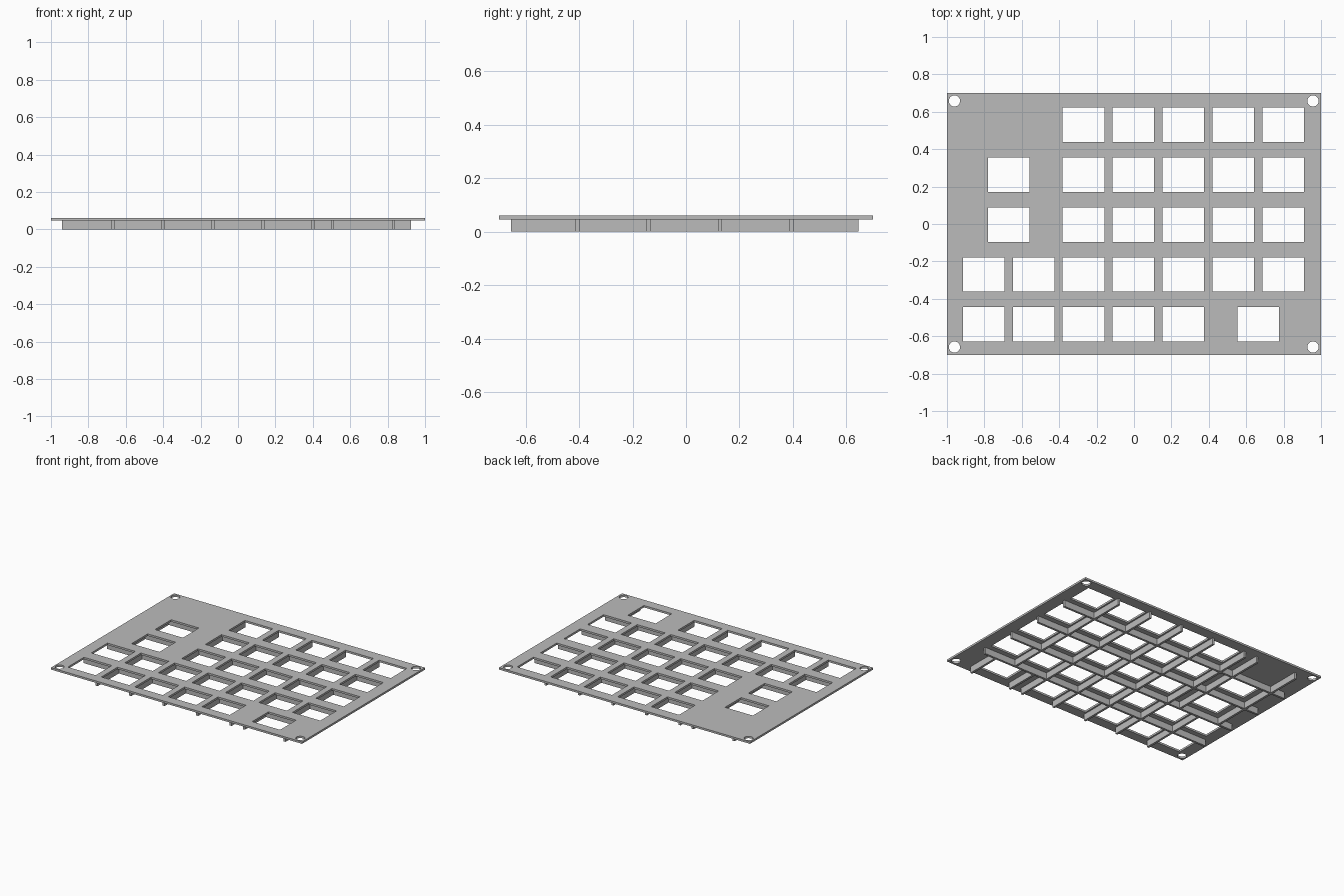
import bpy
import bmesh
from mathutils import Matrix, Vector

cube = bpy.data.objects.get("Cube")
if cube:
    bpy.data.objects.remove(cube, do_unlink=True)

# Overall sizes
PITCH = 0.267
OFFSET = -0.003
TOP, UNDER = 0.06, 0.046
HOLE_X, HOLE_Y = 0.222, 0.184
RIB = 0.016
RIB_FRONT, RIB_BACK = -0.655, 0.645
RIB_LEFT, RIB_RIGHT = -0.94, 0.925

grey = bpy.data.materials.new("plain_grey")
grey.use_nodes = True
grey.diffuse_color = (0.5, 0.5, 0.5, 1)
grey.node_tree.nodes["Principled BSDF"].inputs["Base Color"].default_value = (0.5, 0.5, 0.5, 1)


def add_box(bm, low, high):
    low, high = Vector(low), Vector(high)
    size = Matrix.Diagonal((high - low).to_4d())
    size[3][3] = 1
    bmesh.ops.create_cube(bm, size=1, matrix=Matrix.Translation((low + high) / 2) @ size)


def finish(bm, name):
    mesh = bpy.data.meshes.new(name)
    bm.to_mesh(mesh)
    bm.free()
    mesh.materials.append(grey)
    obj = bpy.data.objects.new(name, mesh)
    bpy.context.collection.objects.link(obj)
    return obj


def column(i):
    return OFFSET + i * PITCH


# Key positions by row, back to front; half steps are double-width keys
rows = {
    2: [-1, 0, 1, 2, 3],
    1: [-2.5, -1, 0, 1, 2, 3],
    0: [-2.5, -1, 0, 1, 2, 3],
    -1: [-3, -2, -1, 0, 1, 2, 3],
    -2: [-3, -2, -1, 0, 1, 2.5],
}
row_list = list(rows.items())
row_list[-1][1][:] = [-3, -2, -1, 0, 1, 2.5]

# Flat plate
bm = bmesh.new()
add_box(bm, (-1, -0.7, UNDER), (1, 0.7, TOP))
plate = finish(bm, "top_plate")

# Cutter for key openings and corner screw holes
bm = bmesh.new()
for row, keys in rows.items():
    y = OFFSET + row * PITCH
    for key in keys:
        x = column(key)
        add_box(bm, (x - HOLE_X / 2, y - HOLE_Y / 2, 0),
                (x + HOLE_X / 2, y + HOLE_Y / 2, 0.1))
for x in (-0.96, 0.957):
    for y in (-0.658, 0.658):
        bmesh.ops.create_cone(bm, cap_ends=True, segments=32, radius1=0.03, radius2=0.03,
                              depth=0.1, matrix=Matrix.Translation((x, y, 0.05)))
cutter = finish(bm, "hole_cutter")
cutter.hide_render = True

cut = plate.modifiers.new("holes", "BOOLEAN")
cut.operation = "DIFFERENCE"
cut.solver = "EXACT"
cut.object = cutter
bpy.context.view_layer.objects.active = plate
bpy.ops.object.modifier_apply(modifier=cut.name)
bpy.data.objects.remove(cutter, do_unlink=True)

# Cross ribs under the plate, between the rows
bm = bmesh.new()
rib_rows = [-0.006 + PITCH * k for k in (-1.5, -0.5, 0.5, 1.5)]
for y in rib_rows:
    add_box(bm, (RIB_LEFT, y - RIB / 2, 0), (RIB_RIGHT, y + RIB / 2, UNDER))
finish(bm, "cross_ribs")

# Lengthwise ribs between the columns, stepping aside around the wide keys
bm = bmesh.new()
spans = [(PITCH * k, RIB_FRONT, RIB_BACK) for k in (-1.5, -0.5, 0.5, 1.5)]
spans += [
    (-2.5 * PITCH, RIB_FRONT, rib_rows[1]),
    (2.5 * PITCH, rib_rows[0], RIB_BACK),
]
for side in (-0.163, 0.163):
    spans.append((-2.5 * PITCH + side, rib_rows[1], RIB_BACK))
    spans.append((2.5 * PITCH + side, RIB_FRONT, rib_rows[0]))
for x, front, back in spans:
    add_box(bm, (x - RIB / 2, front, 0), (x + RIB / 2, back, UNDER))
finish(bm, "lengthwise_ribs")
